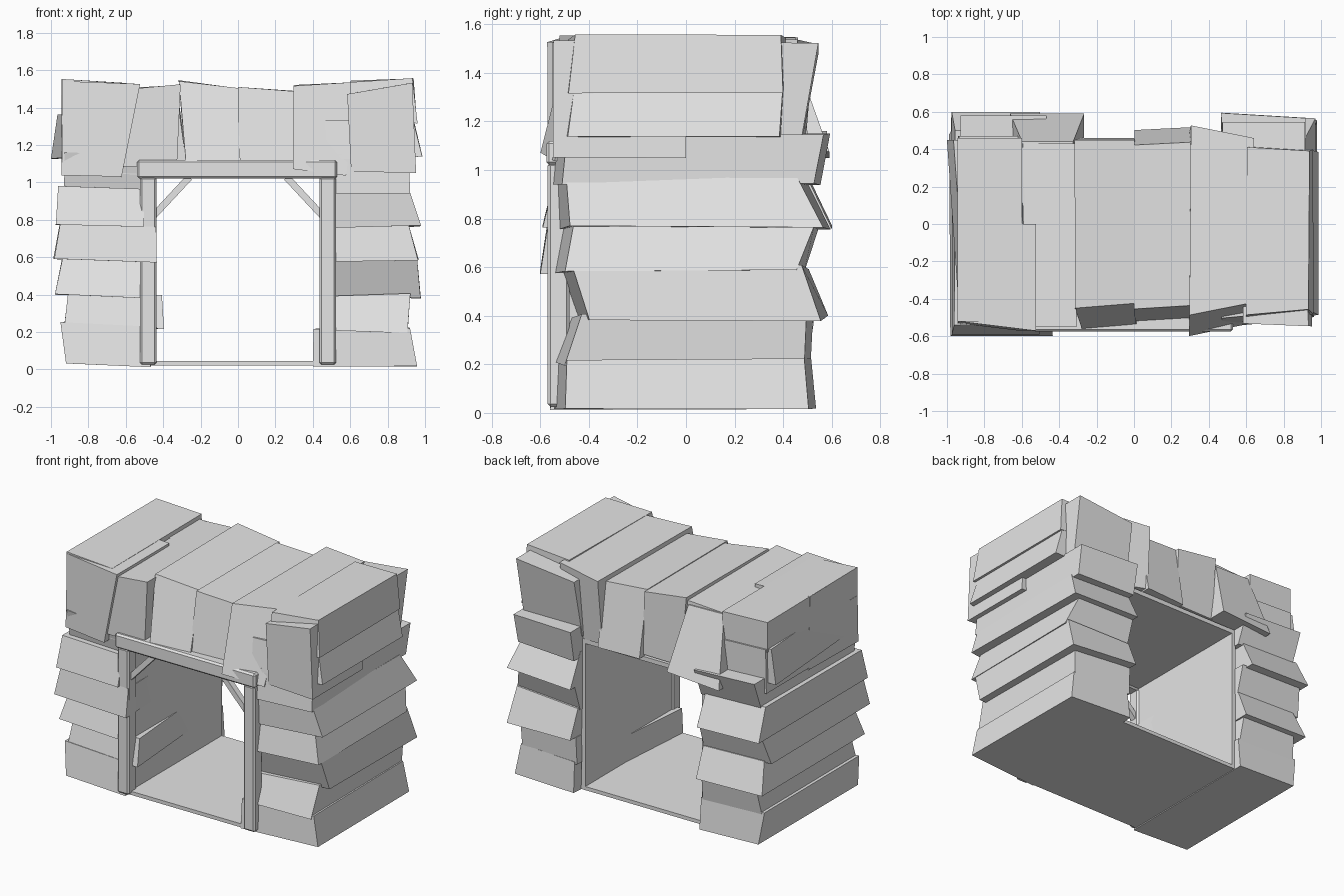
import bpy, bmesh, math, random

random.seed(4)
grey = bpy.data.materials.new("plain grey")
grey.diffuse_color = (0.78, 0.78, 0.78, 1)


def finish(name, bm, bevel=0.0):
    bmesh.ops.recalc_face_normals(bm, faces=bm.faces)
    mesh = bpy.data.meshes.new(name)
    bm.to_mesh(mesh)
    bm.free()
    mesh.materials.append(grey)
    ob = bpy.data.objects.new(name, mesh)
    bpy.context.collection.objects.link(ob)
    if bevel:
        mod = ob.modifiers.new("worn edges", 'BEVEL')
        mod.width = bevel
        mod.segments = 1
    return ob


def slab(name, x0, x1, y0, y1, z0, z1, bevel=0.0):
    """Straight box between two corners."""
    bm = bmesh.new()
    bmesh.ops.create_cube(bm, size=1)
    for v in bm.verts:
        v.co = ((x0, x1)[v.co.x > 0], (y0, y1)[v.co.y > 0], (z0, z1)[v.co.z > 0])
    return finish(name, bm, bevel)


def stone(name, left, right, front, back, low, high,
          yaw=(0, 0), skew=(0, 0), jitter=0.005):
    """Hewn block: sides are (bottom, top) pairs, levels are (left, right) pairs.
    yaw swings the (left, right) sides, skew swings the (front, back) faces."""
    bm = bmesh.new()
    bmesh.ops.create_cube(bm, size=1)
    mid = (left[0] + right[0]) / 2
    for v in bm.verts:
        i, j, k = (int(c > 0) for c in v.co)
        x = (left, right)[i][k]
        y = (front, back)[j][k]
        z = (low, high)[k][i]
        v.co = (x - y * yaw[i] + random.uniform(-jitter, jitter),
                y + (x - mid) * skew[j],
                z + random.uniform(-jitter, jitter))
    return finish(name, bm)


# Side stacks: inner x, outer x bottom/top, z bottom/top,
# front y bottom/top, back y bottom/top, swing of the inner side
right_rows = [
    (0.445, 0.955, 0.92, 0.02, 0.22, -0.52, -0.51, 0.52, 0.50, 0.08),
    (0.47, 0.91, 0.92, 0.20, 0.40, -0.52, -0.45, 0.50, 0.51, 0.0),
    (0.47, 0.975, 0.96, 0.39, 0.60, -0.42, -0.49, 0.57, 0.49, 0.0),
    (0.47, 0.965, 0.91, 0.58, 0.78, -0.52, -0.48, 0.47, 0.54, 0.0),
    (0.47, 0.975, 0.91, 0.76, 0.97, -0.50, -0.51, 0.58, 0.47, 0.0),
    (0.47, 0.915, 0.92, 0.94, 1.15, -0.53, -0.51, 0.54, 0.58, 0.0),
    (0.47, 0.99, 0.94, 1.13, 1.33, -0.51, -0.48, 0.40, 0.41, 0.0),
    (0.60, 0.96, 0.935, 1.33, 1.55, -0.50, -0.47, 0.41, 0.40, 0.0),
]
left_rows = [
    (0.47, 0.915, 0.95, 0.02, 0.24, -0.56, -0.53, 0.52, 0.50, 0.0),
    (0.442, 0.93, 0.91, 0.22, 0.40, -0.53, -0.49, 0.50, 0.53, 0.08),
    (0.47, 0.975, 0.94, 0.39, 0.59, -0.55, -0.49, 0.57, 0.49, 0.0),
    (0.455, 0.985, 0.95, 0.58, 0.775, -0.60, -0.57, 0.48, 0.54, 0.03),
    (0.50, 0.975, 0.96, 0.77, 0.97, -0.59, -0.54, 0.60, 0.50, 0.0),
    (0.47, 0.925, 0.93, 0.95, 1.15, -0.50, -0.54, 0.50, 0.58, 0.0),
    (0.47, 0.94, 0.94, 1.05, 1.35, -0.52, -0.52, 0.47, 0.47, 0.0),
    (0.60, 0.945, 0.945, 1.33, 1.54, -0.52, -0.52, 0.46, 0.46, 0.0),
]
for n, (xi, xb, xt, z0, z1, fb, ft, bb, bt, yaw) in enumerate(right_rows):
    tilt = random.uniform(-0.01, 0.01) if n else 0
    stone(f"right_wall_stone_{n + 1}", (xi, xi), (xb, xt), (fb, ft), (bb, bt),
          (z0 + tilt, z0 - tilt), (z1 - tilt, z1 + tilt), (-yaw, 0), (0.09, -0.06))
for n, (xi, xb, xt, z0, z1, fb, ft, bb, bt, yaw) in enumerate(left_rows):
    tilt = 0.008
    stone(f"left_wall_stone_{n + 1}", (-xb, -xt), (-xi, -xi), (fb, ft), (bb, bt),
          (z0 + tilt, z0 - tilt), (z1 + tilt, z1 - tilt), (0, yaw))

# Slanted wedge sticking out of the upper left side
stone("left_wedge_stone", (-0.965, -0.93), (-0.6, -0.6), (-0.50, -0.47), (0.45, 0.45),
      (1.13, 1.13), (1.36, 1.34), (0.07, 0))

# Roof stones over the opening
stone("roof_stone_1", (-0.66, -0.59), (-0.33, -0.31), (-0.55, -0.55), (0.46, 0.43),
      (1.09, 1.08), (1.50, 1.52))
stone("roof_stone_2", (-0.28, -0.32), (0.01, 0.0), (-0.56, -0.435), (0.46, 0.45),
      (1.07, 1.07), (1.545, 1.505), skew=(0.08, 0))
stone("roof_stone_3", (0.0, 0.0), (0.31, 0.31), (-0.52, -0.445), (0.51, 0.43),
      (1.06, 1.06), (1.505, 1.49), skew=(0.06, 0.05))
stone("roof_stone_4", (0.29, 0.30), (0.58, 0.64), (-0.57, -0.46), (0.46, 0.50),
      (1.07, 1.04), (1.52, 1.54), skew=(0.2, -0.2))

# Corner stones at the ends of the roof
stone("left_corner_front_stone", (-0.94, -0.945), (-0.62, -0.52), (-0.55, -0.54),
      (0.0, 0.0), (1.04, 1.03), (1.545, 1.53), skew=(-0.12, 0))
stone("right_corner_front_stone", (0.60, 0.58), (0.95, 0.93), (-0.54, -0.54),
      (0.0, 0.0), (1.06, 1.05), (1.47, 1.53), skew=(-0.04, 0))
stone("left_corner_back_stone", (-0.66, -0.60), (-0.27, -0.33), (0.1, 0.1),
      (0.59, 0.44), (1.05, 1.08), (1.50, 1.50))
stone("right_corner_back_stone", (0.46, 0.47), (0.90, 0.91), (0.1, 0.1),
      (0.47, 0.545), (1.08, 1.10), (1.48, 1.52))

# Tunnel lining
slab("floor", -0.48, 0.48, -0.54, 0.46, 0.02, 0.045)
slab("ceiling", -0.48, 0.48, -0.50, 0.46, 1.03, 1.06)
for name, s in (("left", -1), ("right", 1)):
    slab(f"{name}_lining", *sorted((s * 0.445, s * 0.475)), -0.49, 0.46, 0.02, 1.06)
    # Timber frame at the front
    slab(f"{name}_post", *sorted((s * 0.435, s * 0.525)), -0.57, -0.48, 0.025, 1.03, 0.012)
    brace = slab(f"{name}_brace", -0.14, 0.14, -0.02, 0.02, -0.018, 0.018)
    brace.location = (s * 0.355, -0.525, 0.925)
    brace.rotation_euler = (0, s * math.radians(47), 0)
slab("lintel", -0.54, 0.53, -0.575, -0.48, 1.02, 1.12, 0.012)
